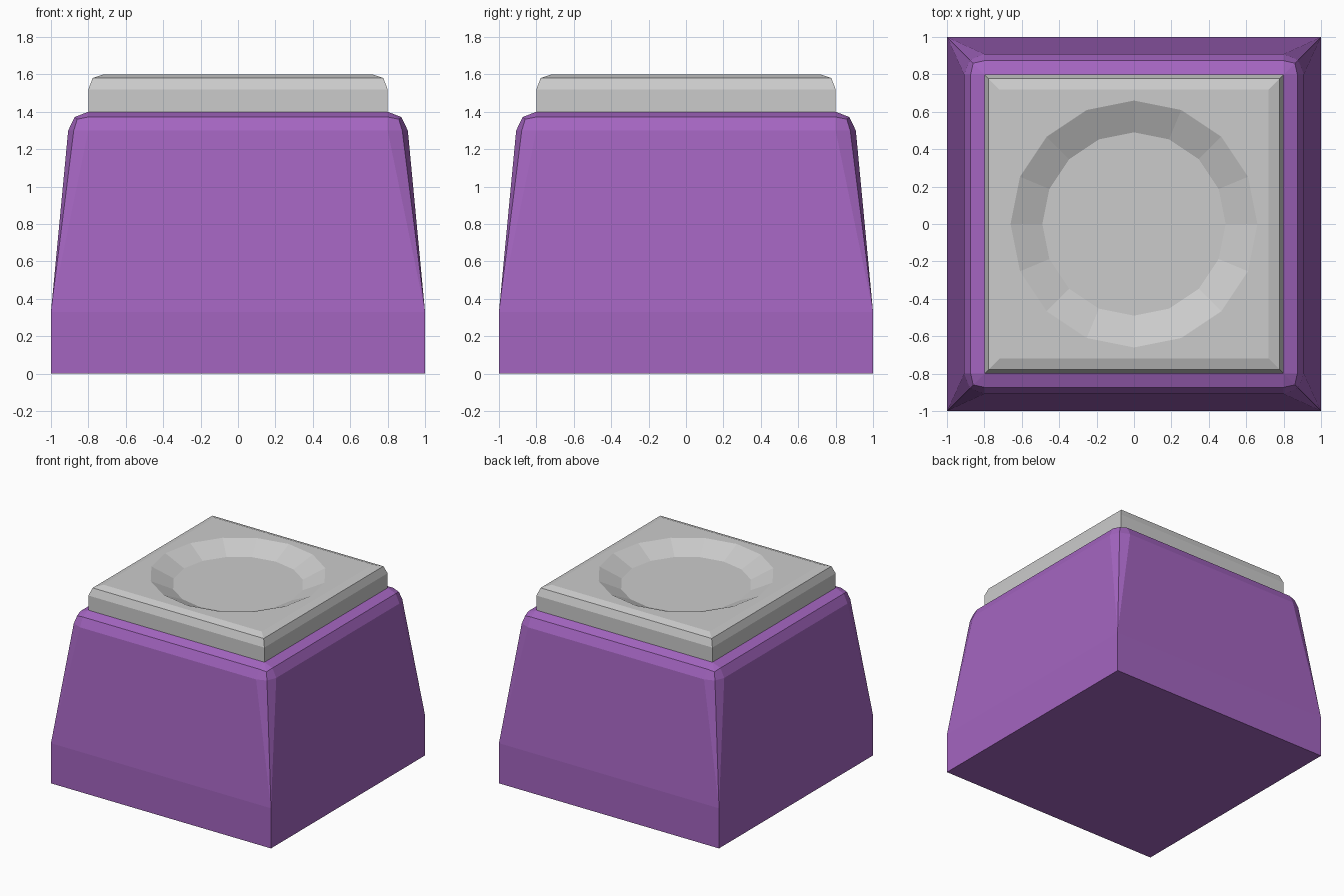
import bpy, bmesh, math

if "Cube" in bpy.data.objects:
    bpy.data.objects.remove(bpy.data.objects["Cube"])


def loft(name, rings, colour=None):
    """Skin a stack of equal-length rings, cap both ends, keep flat faces."""
    bm = bmesh.new()
    loops = [[bm.verts.new(p) for p in ring] for ring in rings]
    n = len(loops[0])
    for a, b in zip(loops, loops[1:]):
        for i in range(n):
            j = (i + 1) % n
            bm.faces.new((a[i], a[j], b[j], b[i]))
    bm.faces.new(loops[0][::-1])
    bm.faces.new(loops[-1])
    bmesh.ops.remove_doubles(bm, verts=bm.verts, dist=0.0005)
    bmesh.ops.recalc_face_normals(bm, faces=bm.faces)
    mesh = bpy.data.meshes.new(name)
    bm.to_mesh(mesh)
    bm.free()
    obj = bpy.data.objects.new(name, mesh)
    bpy.context.collection.objects.link(obj)
    if colour:
        mat = bpy.data.materials.new(name + "_colour")
        mat.diffuse_color = colour
        mat.use_nodes = True
        mat.node_tree.nodes["Principled BSDF"].inputs["Base Color"].default_value = mat.diffuse_color
        mesh.materials.append(mat)
    return obj


def corner_ring(z, half, flat, mid, mid_z):
    """Square ring with each corner made of three points."""
    ring = []
    for k in range(4):
        c, s = ((1, 0), (0, 1), (-1, 0), (0, -1))[k]
        for x, y, h in ((half, flat, z), (mid, mid, mid_z), (flat, half, z)):
            ring.append((x * c - y * s, x * s + y * c, h))
    return ring


def ring16(z, size, square):
    """16-point ring, either round or pushed out to a square."""
    ring = []
    for k in range(16):
        c, s = math.cos(k * math.pi / 8), math.sin(k * math.pi / 8)
        r = size / max(abs(c), abs(s)) if square else size
        ring.append((r * c, r * s, z))
    return ring


# Tapered purple body with rounded-off upper edges and corners
loft("pedestal_body", [
    corner_ring(0.0, 1, 1, 1, 0.0),
    corner_ring(0.33, 1, 1, 1, 0.33),
    corner_ring(1.30, 0.908, 0.8, 0.878, 1.30),
    corner_ring(1.372, 0.873, 0.8, 0.86, 1.36),
    corner_ring(1.40, 0.8, 0.8, 0.8, 1.40),
], (0.37, 0.13, 0.53, 1))

# Grey top slab with bevelled rim and shallow round dish
loft("dished_top", [
    ring16(1.40, 0.8, True),
    ring16(1.52, 0.8, True),
    ring16(1.58, 0.777, True),
    ring16(1.60, 0.72, True),
    ring16(1.60, 0.66, False),
    ring16(1.52, 0.49, False),
])
